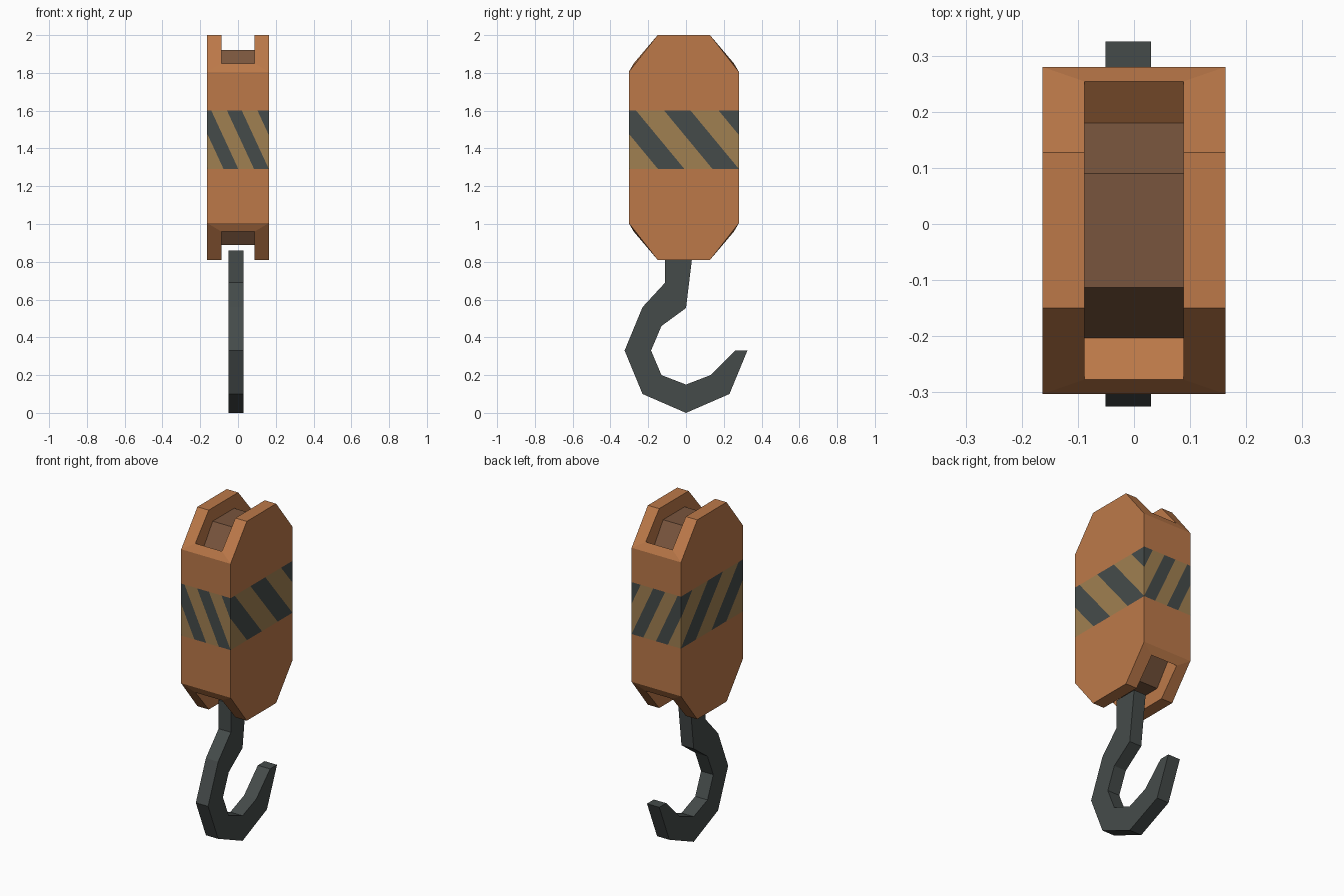
import bpy, bmesh, math
from mathutils import Vector

if "Cube" in bpy.data.objects:
    bpy.data.objects.remove(bpy.data.objects["Cube"])


def material(name, rgb):
    lin = [((c / 255 + 0.055) / 1.055) ** 2.4 for c in rgb]
    m = bpy.data.materials.new(name)
    m.diffuse_color = (*lin, 1)
    m.use_nodes = True
    m.node_tree.nodes["Principled BSDF"].inputs["Base Color"].default_value = m.diffuse_color
    return m


ORANGE = material("orange paint", (188, 121, 73))
TAN = material("tan band", (160, 128, 81))
DARK = material("dark steel", (69, 75, 74))
BROWN = material("brown recess", (121, 85, 61))


def finish(bm, name, mats):
    me = bpy.data.meshes.new(name)
    bm.to_mesh(me)
    bm.free()
    for m in mats:
        me.materials.append(m)
    ob = bpy.data.objects.new(name, me)
    bpy.context.collection.objects.link(ob)
    return ob


# Housing: octagonal block with a recessed channel over the top and the bottom
W, S = 0.163, 0.088              # half width of block and of channel
YC, ZC = -0.0115, 1.405          # centre of the housing profile
Z0, Z1 = 1.29, 1.60              # striped band
outer = [(-0.303, 1.805), (-0.15, 2.0), (0.127, 2.0), (0.28, 1.805)]
lip = [(-0.277, 1.85), (-0.15, 2.0), (0.127, 2.0), (0.254, 1.85)]
floor = [(-0.203, 1.79), (-0.113, 1.92), (0.09, 1.92), (0.18, 1.79)]

bm = bmesh.new()


def face(pts, mat=0):
    f = bm.faces.new([bm.verts.new(p) for p in pts])
    f.material_index = mat


def flip(profile):
    return [(y, 2 * ZC - z) for y, z in profile]


for o, l, f in ((outer, lip, floor), (flip(outer), flip(lip), flip(floor))):
    for i in range(3):
        for s in (-1, 1):
            # cheek rims and channel walls
            face([(s * W, *o[i]), (s * S, *l[i]), (s * S, *l[i + 1]), (s * W, *o[i + 1])])
            face([(s * S, *l[i]), (s * S, *f[i]), (s * S, *f[i + 1]), (s * S, *l[i + 1])])
        # channel floor
        face([(-S, *f[i]), (S, *f[i]), (S, *f[i + 1]), (-S, *f[i + 1])], 3)
    for i in (0, 3):
        # sill below the channel and end wall of the channel
        face([(-W, *o[i]), (W, *o[i]), (S, *l[i]), (-S, *l[i])])
        face([(-S, *l[i]), (S, *l[i]), (S, *f[i]), (-S, *f[i])])
low = flip(outer)
for s in (-1, 1):
    face([(s * W, *p) for p in outer + low[::-1]])
for i in (0, 3):
    face([(-W, *outer[i]), (W, *outer[i]), (W, *low[i]), (-W, *low[i])])
bmesh.ops.remove_doubles(bm, verts=bm.verts, dist=0.0005)
bmesh.ops.recalc_face_normals(bm, faces=bm.faces)


def cut(geom_faces, co, no):
    geom = set(geom_faces)
    for f in geom_faces:
        geom.update(f.edges)
        geom.update(f.verts)
    bmesh.ops.bisect_plane(bm, geom=list(geom), dist=1e-5, plane_co=co, plane_no=no)


for z in (Z0, Z1):
    cut(bm.faces[:], (0, 0, z), (0, 0, 1))


# Slanted warning stripes, stretched to fit each side of the band
START, PERIOD, WIDTH, SLANT = 0.322, 0.495, 0.24, 0.44


def band(axis):
    bm.normal_update()
    return [f for f in bm.faces if abs(f.normal[axis]) > 0.99
            and Z0 < f.calc_center_median().z < Z1]


for normal_axis, run_axis, start, size in ((0, 1, -0.303, 0.583), (1, 0, -W, 2 * W)):
    no = Vector((0, 0, SLANT / (Z1 - Z0)))
    no[run_axis] = 1 / size
    for k in range(-2, 3):
        for off in (0, WIDTH):
            co = Vector((0, 0, Z1))
            co[run_axis] = start + size * (START + PERIOD * k + off)
            cut(band(normal_axis), co, no.normalized())
    for f in band(normal_axis):
        c = f.calc_center_median()
        u = (c[run_axis] - start) / size
        v = (Z1 - c.z) / (Z1 - Z0)
        f.material_index = 2 if (u - START - SLANT * v) % PERIOD < WIDTH else 1
finish(bm, "housing", [ORANGE, TAN, DARK, BROWN])

# Hook: flat extruded profile
profile = [(-0.11, 0.86), (-0.11, 0.69), (-0.23, 0.56), (-0.325, 0.33), (-0.23, 0.10),
           (0, 0), (0.23, 0.10), (0.325, 0.33), (0.26, 0.33), (0.13, 0.20), (0, 0.15),
           (-0.13, 0.20), (-0.185, 0.33), (-0.13, 0.46), (0, 0.555), (0.037, 0.86)]
bm = bmesh.new()
f = bm.faces.new([bm.verts.new((-0.051, y, z)) for y, z in profile])
ext = bmesh.ops.extrude_face_region(bm, geom=[f], use_keep_orig=True)
bmesh.ops.translate(bm, vec=(0.081, 0, 0),
                    verts=[g for g in ext["geom"] if isinstance(g, bmesh.types.BMVert)])
bmesh.ops.recalc_face_normals(bm, faces=bm.faces)
finish(bm, "hook", [DARK])
